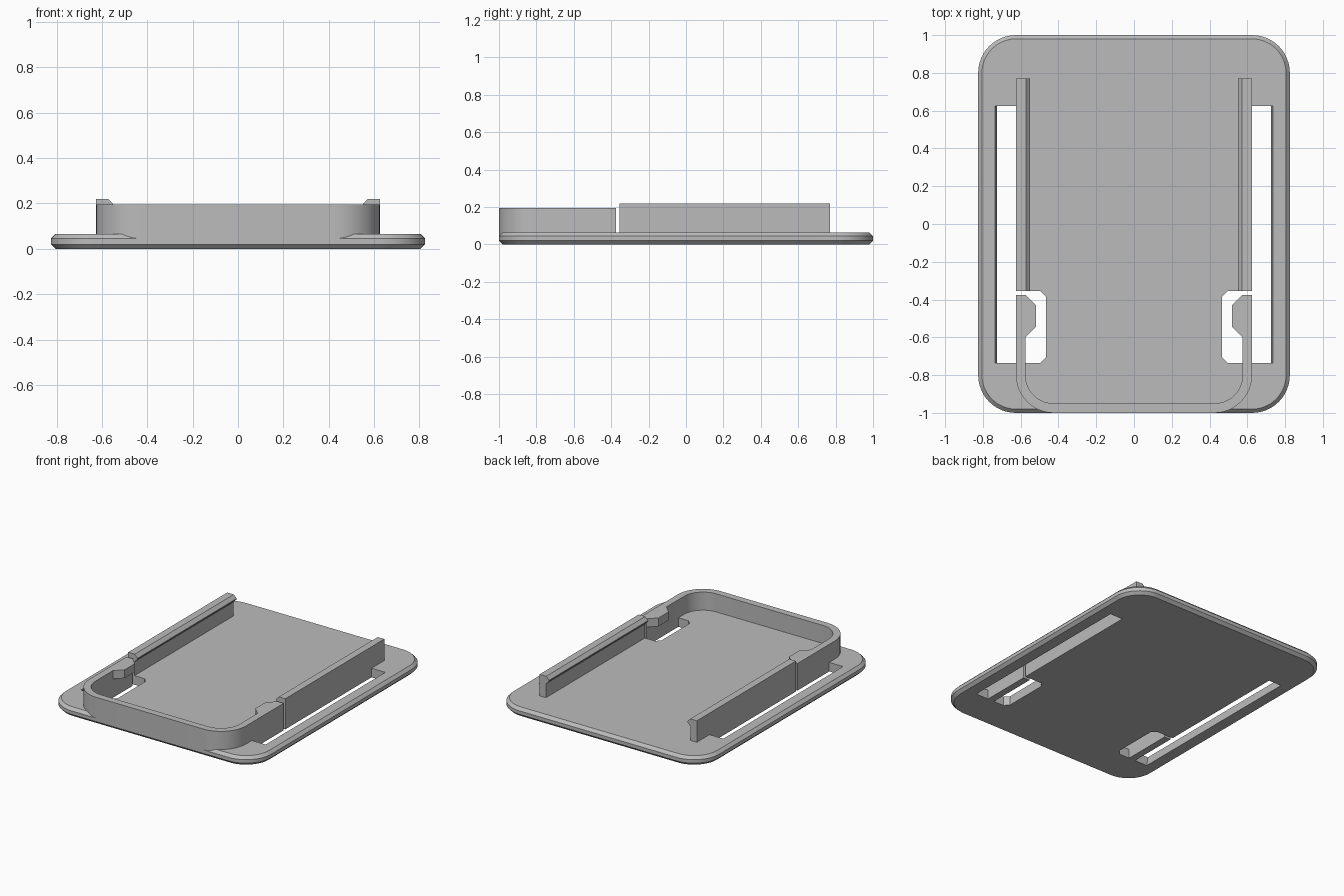
import bpy, bmesh, math

cube = bpy.data.objects.get("Cube")
if cube:
    bpy.data.objects.remove(cube, do_unlink=True)

grey = bpy.data.materials.new("mid_grey")
grey.use_nodes = True
COLOUR = (0.5, 0.5, 0.5, 1)
grey.diffuse_color = COLOUR
grey.node_tree.nodes["Principled BSDF"].inputs["Base Color"].default_value = COLOUR


def loft(name, loops):
    """Skin matching closed 3D loops and cap both ends."""
    bm = bmesh.new()
    rings = [[bm.verts.new(p) for p in loop] for loop in loops]
    n = len(rings[0])
    for a, b in zip(rings, rings[1:]):
        for i in range(n):
            j = (i + 1) % n
            bm.faces.new((a[i], a[j], b[j], b[i]))
    bm.faces.new(rings[0][::-1])
    bm.faces.new(rings[-1])
    bmesh.ops.recalc_face_normals(bm, faces=bm.faces)
    mesh = bpy.data.meshes.new(name)
    bm.to_mesh(mesh)
    bm.free()
    mesh.materials.append(grey)
    obj = bpy.data.objects.new(name, mesh)
    bpy.context.collection.objects.link(obj)
    return obj


def prism(name, outline, low, high):
    return loft(name, [[(x, y, z) for x, y in outline] for z in (low, high)])


def arc(cx, cy, r, start, steps=12):
    """Quarter turn, anticlockwise from the start angle in degrees."""
    return [(cx + r * math.cos(a), cy + r * math.sin(a))
            for a in (math.radians(start + 90 * i / steps) for i in range(steps + 1))]


def smooth(obj):
    bpy.ops.object.select_all(action='DESELECT')
    bpy.context.view_layer.objects.active = obj
    obj.select_set(True)
    bpy.ops.object.shade_smooth_by_angle(angle=math.radians(25))


# Base plate with rounded corners and bevelled rims
def plate_loop(r, z):
    corners = ((0.625, 0.8, 0), (-0.625, 0.8, 90), (-0.625, -0.8, 180), (0.625, -0.8, 270))
    return [(x, y, z) for cx, cy, start in corners for x, y in arc(cx, cy, r, start)]


plate = loft("base_plate", [plate_loop(0.18, 0), plate_loop(0.2, 0.02),
                            plate_loop(0.2, 0.045), plate_loop(0.18, 0.065)])

# Side slots that free each spring arm from the plate
IN, OUT = 0.575, 0.625
for side, label in ((1, "left"), (-1, "right")):
    def slot_loop(edge, z):
        pts = [(edge, -0.735), (edge, 0.625), (OUT, 0.625), (OUT, -0.355),
               (0.495, -0.355), (0.465, -0.385), (0.465, -0.705), (0.495, -0.735),
               (IN, -0.735), (IN, -0.375), (OUT, -0.375), (OUT, -0.735)]
        return [(side * x, y, z) for x, y in pts]
    cutter = loft(label + "_slot_cutter", [slot_loop(0.72, -0.03), slot_loop(0.74, 0.1)])
    cutter.hide_render = True
    cutter.hide_set(True)
    cut = plate.modifiers.new(label + "_slot", 'BOOLEAN')
    cut.operation = 'DIFFERENCE'
    cut.solver = 'EXACT'
    cut.object = cutter

    # Rail with an inward snap lip
    profile = [(IN, 0.065), (OUT, 0.065), (OUT, 0.22), (0.573, 0.22),
               (0.55, 0.197), (0.55, 0.19), (IN, 0.165)]
    loft(label + "_rail", [[(side * x, y, z) for x, z in profile] for y in (-0.355, 0.77)])

    # Latch tab on the inside of the spring arm
    tab = [(IN, -0.375), (0.52, -0.43), (0.52, -0.545), (IN, -0.6)]
    prism(label + "_latch_tab", [(side * x, y) for x, y in tab], 0.135, 0.195)

# Front wall bending round into the two spring arms
outer = [(-OUT, -0.375)] + arc(-0.425, -0.8, 0.2, 180) + arc(0.425, -0.8, 0.2, 270) + [(OUT, -0.375)]
inner = [(-IN, -0.375)] + arc(-0.425, -0.8, 0.15, 180) + arc(0.425, -0.8, 0.15, 270) + [(IN, -0.375)]
wall = prism("front_wall", outer + inner[::-1], 0.045, 0.195)

smooth(plate)
smooth(wall)
